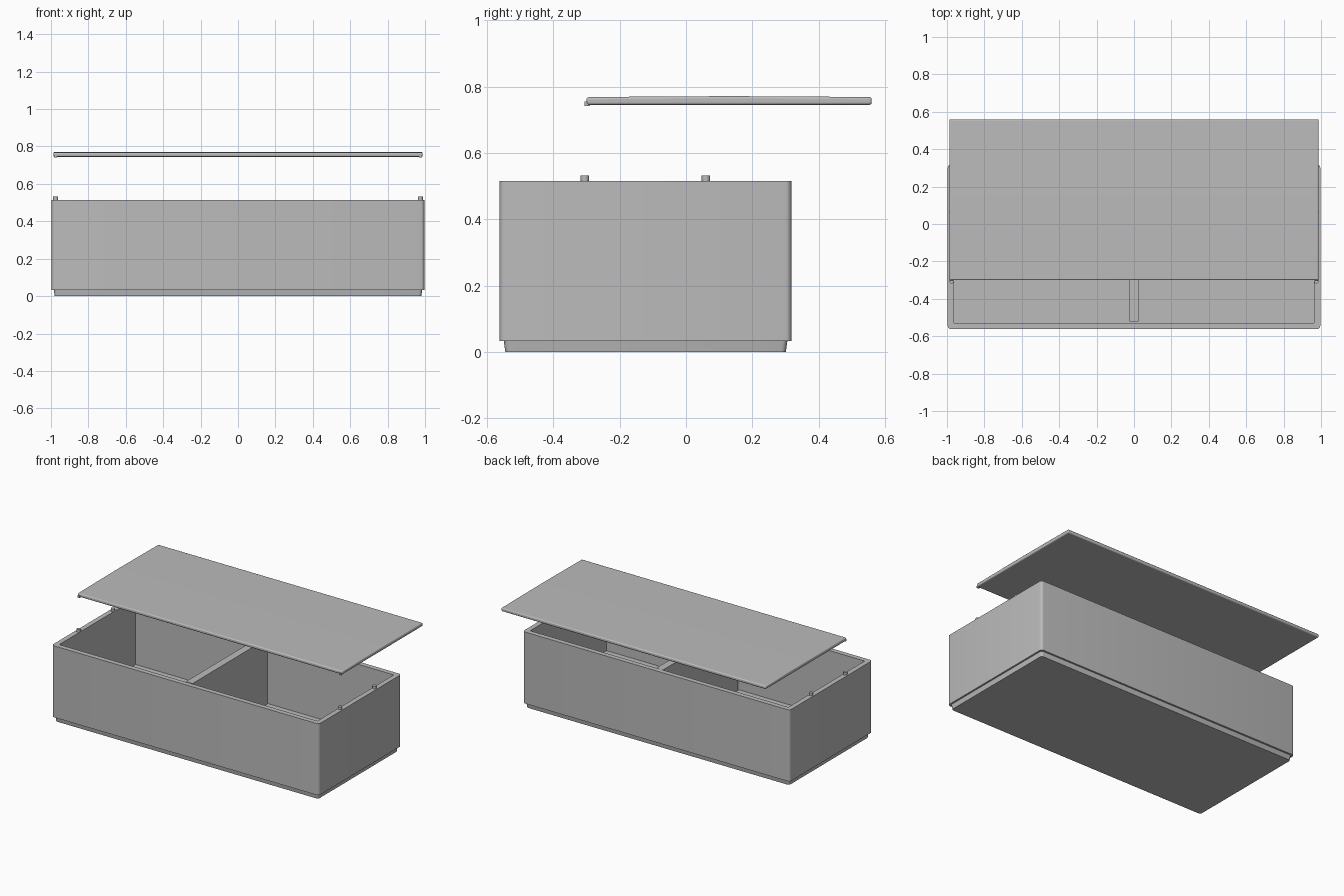
import bpy
import bmesh
import math

cube = bpy.data.objects.get("Cube")
if cube:
    bpy.data.objects.remove(cube, do_unlink=True)

GREY = (0.5, 0.5, 0.5, 1)
grey = bpy.data.materials.new("plain grey")
grey.use_nodes = True
grey.diffuse_color = GREY
grey.node_tree.nodes["Principled BSDF"].inputs["Base Color"].default_value = GREY


def finish(name, bm):
    bmesh.ops.recalc_face_normals(bm, faces=bm.faces)
    mesh = bpy.data.meshes.new(name)
    bm.to_mesh(mesh)
    bm.free()
    obj = bpy.data.objects.new(name, mesh)
    bpy.context.collection.objects.link(obj)
    mesh.materials.append(grey)
    bpy.ops.object.select_all(action="DESELECT")
    obj.select_set(True)
    bpy.context.view_layer.objects.active = obj
    bpy.ops.object.shade_smooth_by_angle(angle=math.radians(35))
    return obj


def block(lo, hi):
    bm = bmesh.new()
    bmesh.ops.create_cube(bm, size=1)
    for v in bm.verts:
        v.co = [a + (b - a) * (c + 0.5) for a, b, c in zip(lo, hi, v.co)]
    return bm


def round_corners(bm, radius, half_width):
    # round only the outer upright edges
    edges = [e for e in bm.edges
             if abs(e.verts[0].co.z - e.verts[1].co.z) > 0.01
             and all(abs(v.co.x) > half_width for v in e.verts)]
    bmesh.ops.bevel(bm, geom=edges, offset=radius, segments=5, profile=0.5,
                    affect="EDGES")


# Open box: inset the top and push it down to leave walls and a floor
WALL, FLOOR, RIM = 0.047, 0.07, 0.515
box = block((-0.996, -0.562, 0.033), (0.996, 0.318, RIM))
top = max(box.faces, key=lambda f: f.calc_center_median().z)
bmesh.ops.inset_region(box, faces=[top], thickness=WALL)
well = bmesh.ops.extrude_discrete_faces(box, faces=[top])["faces"][0]
bmesh.ops.translate(box, verts=well.verts, vec=(0, 0, FLOOR - RIM))
round_corners(box, 0.018, 0.98)
finish("box_body", box)

# Centre divider
finish("divider", block((-0.025, -0.52, FLOOR - 0.01), (0.025, 0.28, RIM - 0.002)))

# Recessed plinth, tapering slightly to the ground
plinth = block((-0.985, -0.55, 0), (0.985, 0.306, 0.035))
for v in plinth.verts:
    if v.co.z < 0.01:
        v.co.x *= 0.995
        v.co.y += 0.005 if v.co.y < 0 else -0.005
round_corners(plinth, 0.015, 0.9)
finish("plinth", plinth)

# Locating pegs on the side walls
for side, x in (("right", -0.975), ("left", 0.975)):
    for place, y in (("front", -0.305), ("back", 0.06)):
        peg = bmesh.new()
        bmesh.ops.create_cone(peg, cap_ends=True, segments=20, radius1=0.013,
                              radius2=0.013, depth=0.03)
        bmesh.ops.translate(peg, verts=peg.verts, vec=(x, y, 0.517))
        finish(f"{side}_{place}_peg", peg)

# Floating lid: slightly crowned slab with softened edges
profile = [(-0.3, 0.745), (0.56, 0.745), (0.56, 0.768), (0.35, 0.77),
           (0.13, 0.771), (-0.09, 0.77), (-0.3, 0.768)]
lid = bmesh.new()
face = lid.faces.new([lid.verts.new((-0.987, y, z)) for y, z in profile])
swept = bmesh.ops.extrude_face_region(lid, geom=[face])["geom"]
bmesh.ops.translate(lid, verts=[g for g in swept if isinstance(g, bmesh.types.BMVert)],
                    vec=(1.974, 0, 0))
lid_obj = finish("lid", lid)
soft = lid_obj.modifiers.new("soft edges", "BEVEL")
soft.width = 0.007
soft.segments = 3
soft.limit_method = "ANGLE"
lid_obj.modifiers.move(len(lid_obj.modifiers) - 1, 0)

# Small catches under the front corners of the lid
for side, x in (("right", -0.975), ("left", 0.975)):
    finish(f"{side}_lid_catch",
           block((x - 0.008, -0.306, 0.742), (x + 0.008, -0.29, 0.755)))
